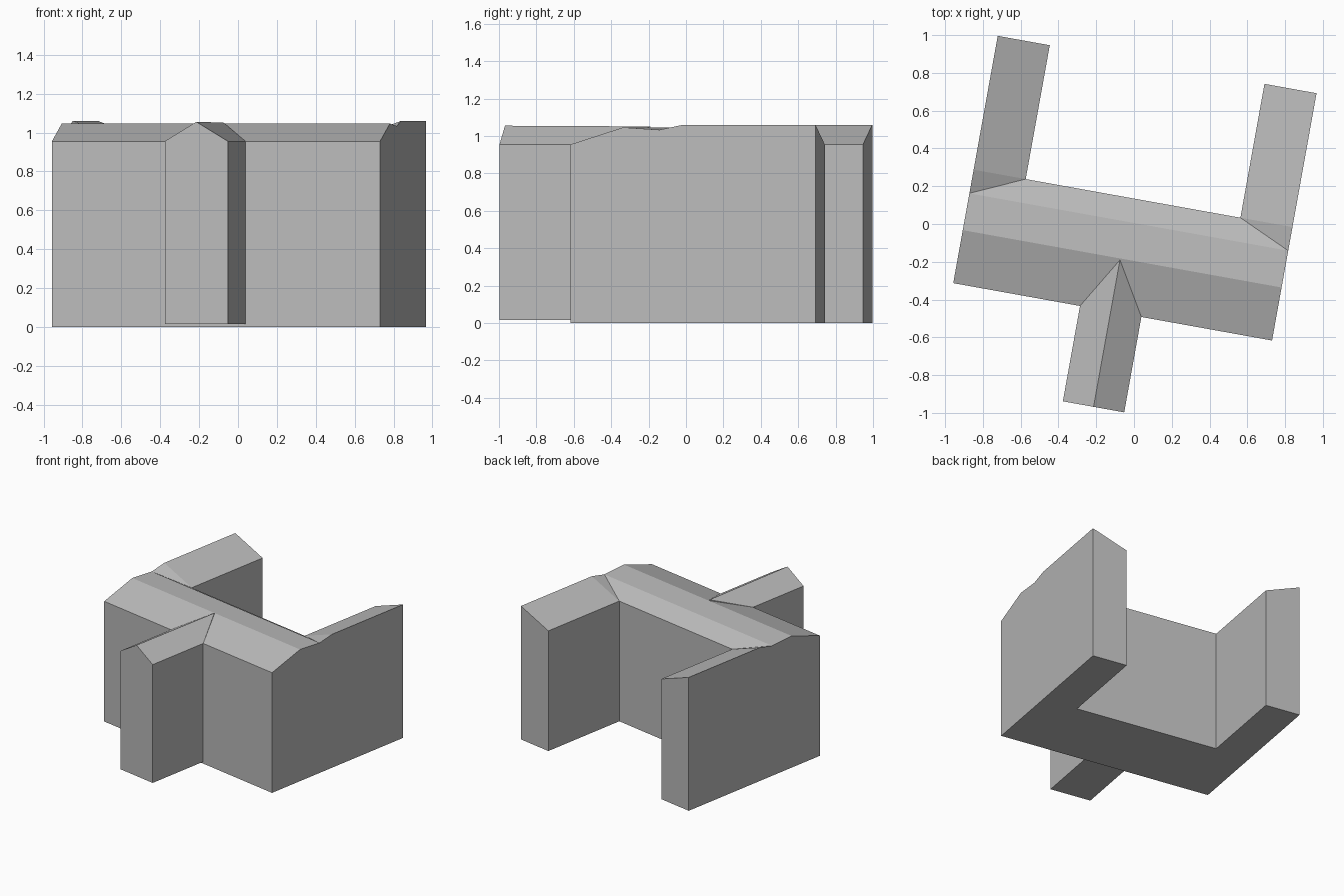
import bpy
import bmesh
from math import radians
from mathutils import Matrix

cube = bpy.data.objects.get("Cube")
if cube:
    bpy.data.objects.remove(cube, do_unlink=True)

# Plan sizes, measured along the turned building from its front corner
WIDTH, DEPTH, LENGTH = 1.715, 0.61, 1.33
WING = 0.28
RIDGE, DIP = 0.285, 0.483            # distance back from the front wall
EAVE, RIDGE_Z, DIP_Z, WING_Z = 0.955, 1.046, 1.033, 1.06
PLACE = Matrix.Translation((-0.957, -0.313, 0)) @ Matrix.Rotation(radians(-10.2), 4, 'Z')

grey = bpy.data.materials.new("plain_grey")
grey.use_nodes = True
colour = (0.5, 0.5, 0.5, 1)
grey.diffuse_color = colour
grey.node_tree.nodes["Principled BSDF"].inputs["Base Color"].default_value = colour


def building(name, roof, floor_z):
    """Make a closed block: roof faces, walls dropped from their rim, and a floor."""
    bm = bmesh.new()
    for face in roof:
        bm.faces.new([bm.verts.new(p) for p in face])
    bmesh.ops.remove_doubles(bm, verts=bm.verts[:], dist=0.0005)
    rim = [e for e in bm.edges if e.is_boundary]
    walls = bmesh.ops.extrude_edge_only(bm, edges=rim)["geom"]
    for v in walls:
        if isinstance(v, bmesh.types.BMVert):
            v.co.z = floor_z
    bmesh.ops.holes_fill(bm, edges=[e for e in bm.edges if e.is_boundary], sides=0)
    bmesh.ops.recalc_face_normals(bm, faces=bm.faces[:])
    bm.transform(PLACE)
    mesh = bpy.data.meshes.new(name)
    bm.to_mesh(mesh)
    bm.free()
    mesh.materials.append(grey)
    obj = bpy.data.objects.new(name, mesh)
    bpy.context.collection.objects.link(obj)
    return obj


def strip(a, b):
    """Roof plane across the main range between two (inset, depth, height) lines."""
    (ia, ya, za), (ib, yb, zb) = a, b
    return [(ia, ya, za), (WIDTH - ia, ya, za), (WIDTH - ib, yb, zb), (ib, yb, zb)]


# Main range: front slope, nearly flat crown, steep back slope
lines = [(0, 0, EAVE), (0, RIDGE, RIDGE_Z), (0, DIP, DIP_Z), (WING, DEPTH, EAVE)]
roof = [strip(a, b) for a, b in zip(lines, lines[1:])]

# Two rear wings, with roofs sloping down to the courtyard
wing = [
    [(0, DIP, DIP_Z), (WING, DEPTH, EAVE), (0, DEPTH, WING_Z)],
    [(0, DEPTH, WING_Z), (WING, DEPTH, EAVE), (WING, LENGTH, EAVE), (0, LENGTH, WING_Z)],
]
roof += wing
roof += [[(WIDTH - x, y, z) for x, y, z in reversed(f)] for f in wing]
building("main_house_with_wings", roof, 0)

# Gabled front annex
MID, HALF, OUT, TOP = 0.847, 0.165, -0.513, 1.055
gable = [
    [(MID + s * HALF, OUT, EAVE), (MID, OUT, TOP), (MID, RIDGE - 0.008, TOP - 0.004),
     (MID + s * HALF, 0, EAVE)]
    for s in (-1, 1)
]
building("front_annex", gable, 0.015)
